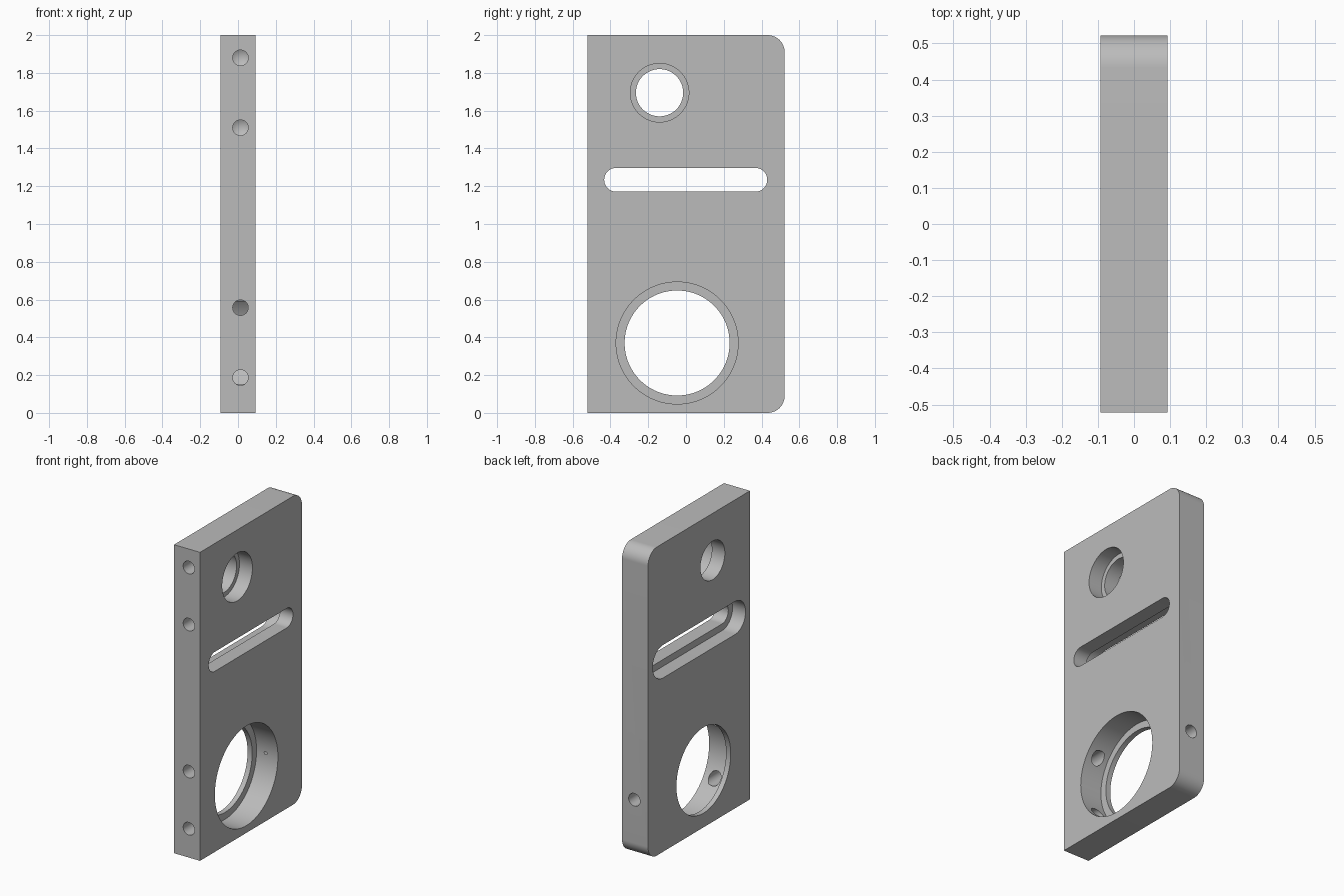
import bpy, bmesh
from math import sin, cos, pi, radians
from mathutils import Matrix

if "Cube" in bpy.data.objects:
    bpy.data.objects.remove(bpy.data.objects["Cube"])

HALF_T, HALF_W, HEIGHT, CORNER = 0.093, 0.522, 2.0, 0.09
OUT = HALF_T + 0.05          # cutters start and end clear of the faces

grey = bpy.data.materials.new("machined_grey")
grey.use_nodes = True
grey.diffuse_color = (0.5, 0.5, 0.5, 1)
grey.node_tree.nodes["Principled BSDF"].inputs["Base Color"].default_value = (0.5, 0.5, 0.5, 1)


def finish(name, bm):
    bmesh.ops.recalc_face_normals(bm, faces=bm.faces)
    mesh = bpy.data.meshes.new(name)
    bm.to_mesh(mesh)
    bm.free()
    mesh.materials.append(grey)
    obj = bpy.data.objects.new(name, mesh)
    bpy.context.collection.objects.link(obj)
    return obj


def arc(y, z, r, start, end, steps):
    angles = [radians(start + (end - start) * i / steps) for i in range(steps + 1)]
    return [(y + r * cos(a), z + r * sin(a)) for a in angles]


def prism(name, outline, x0, x1):
    """Extrude a side outline (y, z) across the thickness."""
    bm = bmesh.new()
    face = bm.faces.new([bm.verts.new((x0, y, z)) for y, z in outline])
    new = bmesh.ops.extrude_face_region(bm, geom=[face])["geom"]
    bmesh.ops.translate(bm, vec=(x1 - x0, 0, 0),
                        verts=[v for v in new if isinstance(v, bmesh.types.BMVert)])
    return finish(name, bm)


def slot(name, y0, y1, z, r, x0, x1):
    outline = arc(y1, z, r, -90, 90, 32) + arc(y0, z, r, 90, 270, 32)
    return prism(name, outline, x0, x1)


def bore(name, y, z, r, x0, x1):
    return prism(name, arc(y, z, r, 0, 360, 96)[:-1], x0, x1)


def drill(name, x, z, side, depth, r=0.041, tip=0.024):
    """Blind hole with a conical end, from the front (-1) or back (+1) edge."""
    lead = 0.05
    bm = bmesh.new()
    bmesh.ops.create_cone(bm, cap_ends=True, segments=40, radius1=r, radius2=r,
                          depth=depth + lead)
    end = max(bm.faces, key=lambda f: f.calc_center_median().z)
    point = bmesh.ops.poke(bm, faces=[end])["verts"][0]
    point.co.z += tip
    centre_y = side * (HALF_W + (lead - depth) / 2)
    bm.transform(Matrix.Translation((x, centre_y, z)) @ Matrix.Rotation(side * pi / 2, 4, "X"))
    return finish(name, bm)


# Plate with two rounded back corners
outline = [(-HALF_W, HEIGHT), (-HALF_W, 0)]
outline += arc(HALF_W - CORNER, CORNER, CORNER, -90, 0, 20)
outline += arc(HALF_W - CORNER, HEIGHT - CORNER, CORNER, 0, 90, 20)
plate = prism("mounting_plate", outline, -HALF_T, HALF_T)

# Stepped bores, stepped slot and edge holes
cutters = [
    bore("large_bore", -0.047, 0.37, 0.278, -OUT, OUT),
    bore("large_counterbore", -0.047, 0.37, 0.323, -0.06, OUT),
    bore("small_bore", -0.14, 1.695, 0.125, -OUT, OUT),
    bore("small_counterbore", -0.14, 1.695, 0.155, 0.0, OUT),
    slot("slot_through", -0.37, 0.367, 1.234, 0.063, -OUT, OUT),
    slot("slot_recess", -0.37, 0.367, 1.234, 0.107, -OUT, 0.0),
    drill("back_hole", 0.005, 0.37, 1, 0.228),
]
cutters += [drill("front_hole", 0.013, z, -1, 0.235) for z in (0.187, 0.557, 1.51, 1.88)]

bpy.ops.object.select_all(action="DESELECT")
plate.select_set(True)
bpy.context.view_layer.objects.active = plate
for cutter in cutters:
    mod = plate.modifiers.new(cutter.name, "BOOLEAN")
    mod.operation = "DIFFERENCE"
    mod.solver = "EXACT"
    mod.object = cutter
    bpy.ops.object.modifier_apply(modifier=mod.name)
    bpy.data.objects.remove(cutter)

bpy.ops.object.shade_smooth_by_angle(angle=radians(25))
